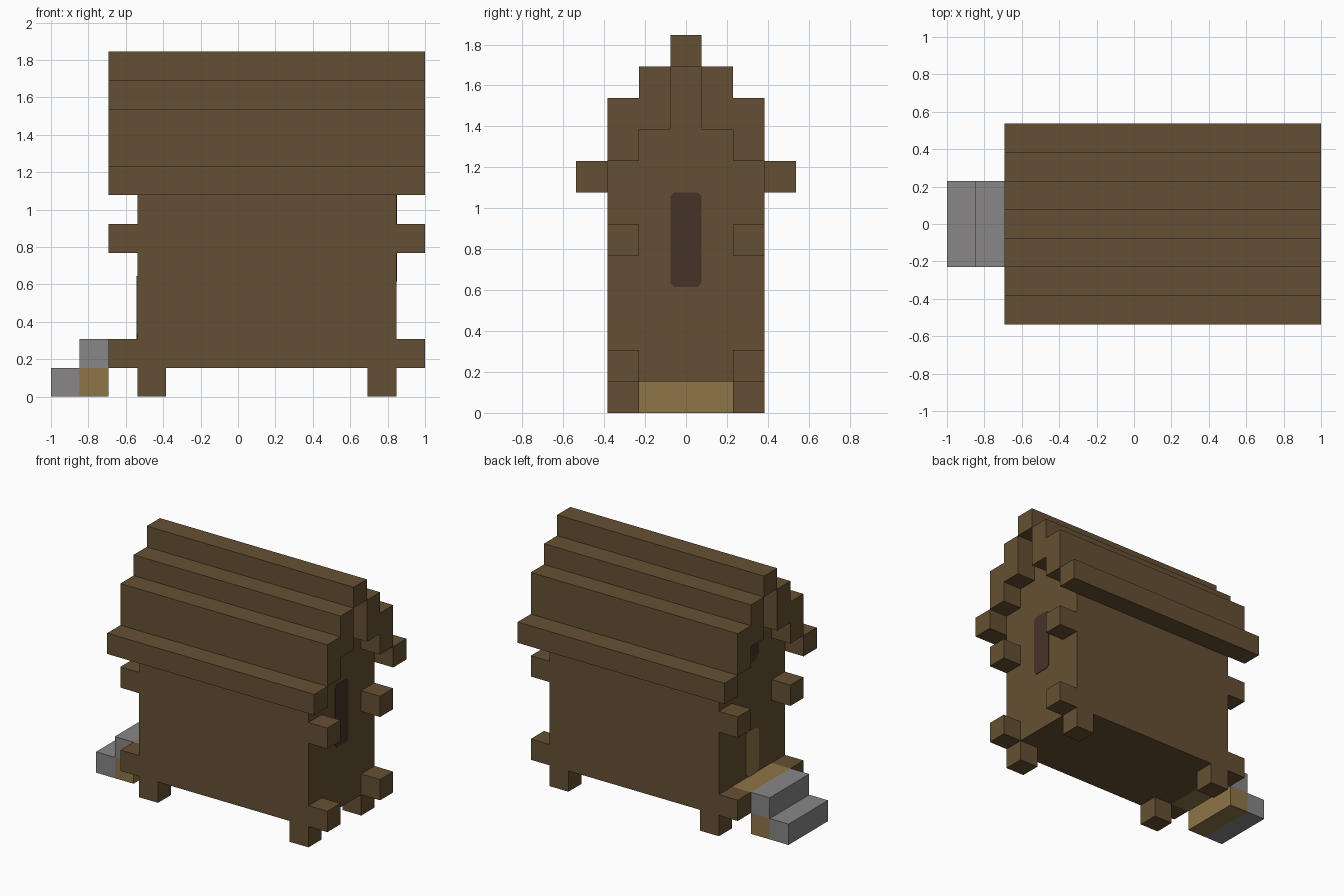
import bpy, bmesh
from mathutils import Vector

U = 2 / 13  # block size
cube = bpy.data.objects.get("Cube")
if cube:
    bpy.data.objects.remove(cube, do_unlink=True)


def material(name, rgb):
    linear = [((c / 255 + 0.055) / 1.055) ** 2.4 for c in rgb]
    m = bpy.data.materials.new(name)
    m.use_nodes = True
    m.diffuse_color = (*linear, 1)
    m.node_tree.nodes["Principled BSDF"].inputs["Base Color"].default_value = (*linear, 1)
    return m


wood = material("brown wood", (101, 80, 51))
tan = material("tan planks", (143, 117, 72))
stone = material("grey stone", (136, 134, 134))
dark = material("dark window", (70, 52, 40))


def prism(name, profile, x0, x1, mat):
    """Extrude a (y, z) profile from x0 to x1, all in blocks."""
    bm = bmesh.new()
    verts = [bm.verts.new(((x0 - 6.5) * U, y * U, z * U)) for y, z in profile]
    face = bm.faces.new(verts)
    new = bmesh.ops.extrude_face_region(bm, geom=[face])["geom"]
    moved = [g for g in new if isinstance(g, bmesh.types.BMVert)]
    bmesh.ops.translate(bm, verts=moved, vec=Vector(((x1 - x0) * U, 0, 0)))
    bmesh.ops.recalc_face_normals(bm, faces=bm.faces)
    mesh = bpy.data.meshes.new(name)
    bm.to_mesh(mesh)
    bm.free()
    mesh.materials.append(mat)
    obj = bpy.data.objects.new(name, mesh)
    bpy.context.collection.objects.link(obj)
    return obj


def box(name, x0, x1, y0, y1, z0, z1, mat):
    return prism(name, [(y0, z0), (y1, z0), (y1, z1), (y0, z1)], x0, x1, mat)


def plate(name, x0, x1, z0, z1, cut, mat):
    """Thin panel one block wide with clipped corners."""
    h = 0.5
    half = [(h - cut, z0), (h, z0 + cut), (h, z1 - cut), (h - cut, z1)]
    return prism(name, half + [(-y, z) for y, z in reversed(half)], x0, x1, mat)


# Cabin body with stepped gables
half = [(2.5, 1), (2.5, 8), (1.5, 8), (1.5, 9), (0.5, 9), (0.5, 11)]
prism("cabin_body", half + [(-y, z) for y, z in reversed(half)], 3, 12, wood)

# Stepped roof
box("roof_ridge", 2, 13, -0.5, 0.5, 11, 12, wood)
for side, s in (("left", 1), ("right", -1)):
    for part, y, z0, z1 in (("eave", 2.5, 7, 8), ("lower", 1.5, 8, 10), ("upper", 0.5, 9, 11)):
        box(f"roof_{part}_{side}", 2, 13, s * y, s * (y + 1), z0, z1, wood)
    # Corner feet and protruding log ends
    for x in (3, 11):
        box(f"foot_{side}", x, x + 1, s * 1.5, s * 2.5, 0, 1, wood)
    for x in (2, 12):
        for z in (1, 5):
            box(f"log_end_{side}", x, x + 1, s * 1.5, s * 2.5, z, z + 1, wood)

# Porch and steps
box("porch_floor", 2, 3, -1.5, 1.5, 1, 2, tan)
box("step_base", 1, 2, -1.5, 1.5, 0, 1, tan)
box("upper_step", 1, 2, -1.5, 1.5, 1, 2, stone)
box("lower_step", 0, 1, -1.5, 1.5, 0, 1, stone)

# Door and windows
plate("door", 2.97, 3, 2, 4.2, 0.2, tan)
plate("round_window", 2.97, 3, 7.4, 8.4, 0.29, dark)
plate("tall_window", 12, 12.03, 4, 7, 0.12, dark)
